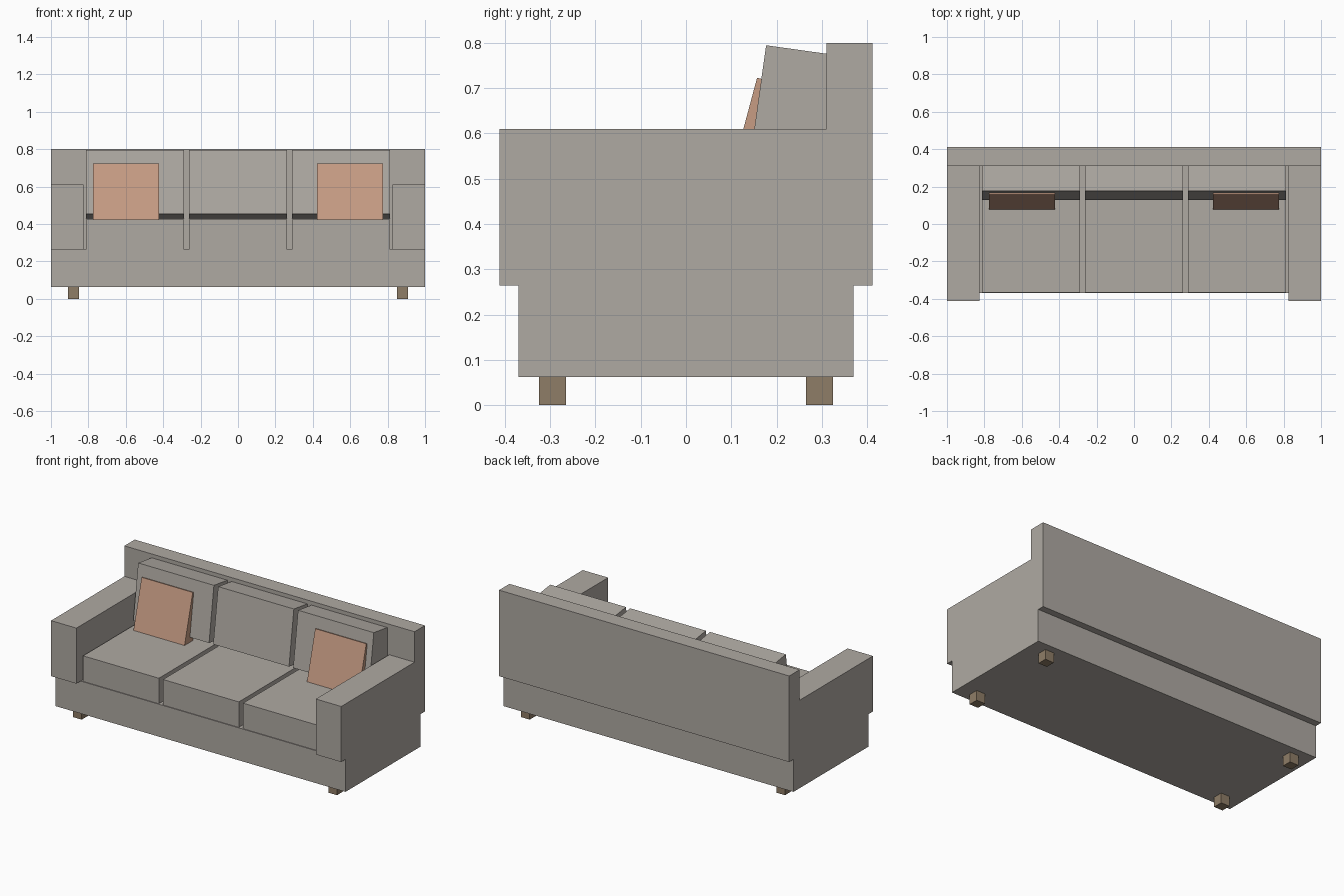
import bpy, bmesh, math
from mathutils import Matrix, Vector

if "Cube" in bpy.data.objects:
    bpy.data.objects.remove(bpy.data.objects["Cube"])


def material(name, rgb):
    m = bpy.data.materials.new(name)
    m.diffuse_color = (*rgb, 1)
    m.use_nodes = True
    m.node_tree.nodes["Principled BSDF"].inputs["Base Color"].default_value = m.diffuse_color
    return m


fabric = material("warm grey fabric", (0.43, 0.40, 0.365))
terracotta = material("terracotta fabric", (0.57, 0.335, 0.23))
wood = material("brown wood", (0.275, 0.205, 0.135))


def box(name, x, y, z, mat, lean=0.0, pivot=(0, 0, 0)):
    """Box from (min, max) ranges, leaned backwards by `lean` degrees, then moved to pivot."""
    bm = bmesh.new()
    bmesh.ops.create_cube(bm, size=1)
    for v in bm.verts:
        v.co = Vector([r[0] + (c + 0.5) * (r[1] - r[0]) for r, c in zip((x, y, z), v.co)])
    bm.transform(Matrix.Translation(pivot) @ Matrix.Rotation(math.radians(-lean), 4, 'X'))
    mesh = bpy.data.meshes.new(name)
    bm.to_mesh(mesh)
    bm.free()
    mesh.materials.append(mat)
    ob = bpy.data.objects.new(name, mesh)
    bpy.context.collection.objects.link(ob)
    return ob


# Frame: plinth and tall backrest
box("base", (-1, 1), (-0.37, 0.37), (0.062, 0.264), fabric)
box("backrest", (-1, 1), (0.31, 0.412), (0.264, 0.8), fabric)

# Armrests overhanging the front, legs at the corners
for side, s in (("left", -1), ("right", 1)):
    box(f"{side}_armrest", sorted((s * 0.825, s)), (-0.412, 0.31), (0.264, 0.61), fabric)
    for end, e in (("front", -1), ("back", 1)):
        box(f"{end}_{side}_leg", sorted((s * 0.85, s * 0.91)),
            sorted((e * 0.265, e * 0.325)), (0, 0.062), wood)

# Three seat cushions and three leaning back cushions with narrow gaps
for place, cx in (("left", -0.551), ("middle", 0), ("right", 0.551)):
    span = (cx - 0.261, cx + 0.261)
    box(f"{place}_seat_cushion", span, (-0.365, 0.31), (0.264, 0.423), fabric)
    box(f"{place}_back_cushion", span, (0, 0.23), (0, 0.344), fabric,
        lean=8, pivot=(0, 0.129, 0.454))

# Square throw pillows resting against the outer back cushions
for side, cx in (("left", -0.598), ("right", 0.598)):
    box(f"{side}_throw_pillow", (cx - 0.176, cx + 0.176), (0, 0.08), (-0.34, 0), terracotta,
        lean=15, pivot=(0, 0.157, 0.723))
